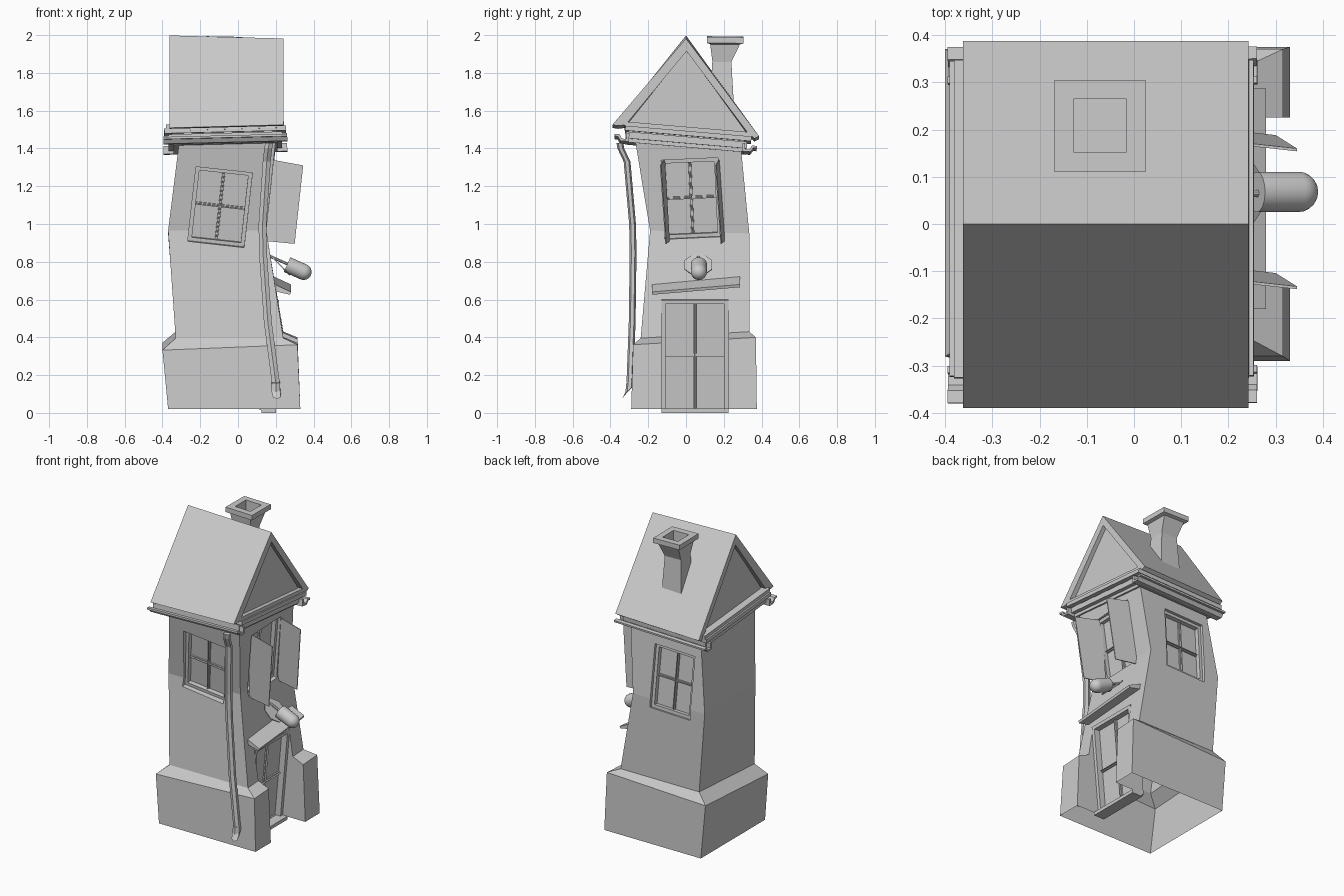
import bpy, bmesh, math
from mathutils import Matrix, Vector

if "Cube" in bpy.data.objects:
    bpy.data.objects.remove(bpy.data.objects["Cube"])

PI = math.pi


def finish(name, bm, recalc=True):
    if recalc:
        bmesh.ops.recalc_face_normals(bm, faces=bm.faces)
    me = bpy.data.meshes.new(name)
    bm.to_mesh(me)
    bm.free()
    ob = bpy.data.objects.new(name, me)
    bpy.context.collection.objects.link(ob)
    return ob


def loft(name, rings, caps=True):
    """Skin a list of equally long point rings."""
    bm = bmesh.new()
    vs = [[bm.verts.new(p) for p in r] for r in rings]
    n = len(vs[0])
    for a, b in zip(vs, vs[1:]):
        for i in range(n):
            bm.faces.new((a[i], a[(i + 1) % n], b[(i + 1) % n], b[i]))
    if caps:
        bm.faces.new(vs[0])
        bm.faces.new(vs[-1])
    return finish(name, bm)


def rect(x0, x1, y0, y1, z, a=0, b=0):
    """Four-cornered ring, height sloping by a along x and b along y."""
    return [(x, y, z + a * x + b * y) for x, y in ((x0, y0), (x1, y0), (x1, y1), (x0, y1))]


def boxes(name, bounds, M=Matrix()):
    """One mesh of boxes given as (x0, x1, y0, y1, z0, z1)."""
    bm = bmesh.new()
    for x0, x1, y0, y1, z0, z1 in bounds:
        m = Matrix.Translation(((x0 + x1) / 2, (y0 + y1) / 2, (z0 + z1) / 2))
        s = Matrix.Diagonal((x1 - x0, y1 - y0, z1 - z0, 1))
        bmesh.ops.create_cube(bm, size=1, matrix=M @ m @ s)
    return finish(name, bm)


def wall_frame(c, yaw, lean, roll):
    """Local x right, y up, z outward on a wall."""
    return (Matrix.Translation(c) @ Matrix.Rotation(yaw, 4, 'Z')
            @ Matrix.Rotation(PI / 2 + lean, 4, 'X') @ Matrix.Rotation(roll, 4, 'Z'))


def panels(name, M, w, h, depth, rail):
    """Sheet with 2 x 2 stepped sunken panels."""
    bm = bmesh.new()
    vs = [[bm.verts.new(((i - 1) * w / 2, (j - 1) * h / 2, depth)) for i in range(3)] for j in range(3)]
    fs = [bm.faces.new((vs[j][i], vs[j][i + 1], vs[j + 1][i + 1], vs[j + 1][i]))
          for j in range(2) for i in range(2)]
    for t, d in ((rail, 0), (.001, -.01), (.009, 0), (.001, -.008)):
        bmesh.ops.inset_individual(bm, faces=fs, thickness=t, depth=d)
    bm.transform(M)
    return finish(name, bm, False)


def border(name, M, w, h, t, z0, z1, bottom=True):
    x, y = w / 2, h / 2
    bars = [(-x, -x + t, -y, y, z0, z1), (x - t, x, -y, y, z0, z1), (-x + t, x - t, y - t, y, z0, z1)]
    if bottom:
        bars.append((-x + t, x - t, -y, -y + t, z0, z1))
    return boxes(name, bars, M)


# crooked tower walls on a flared base
body = loft("house_walls", [
    rect(-.37, .33, -.29, .375, .02),
    rect(-.40, .315, -.28, .37, .365, .04, .06),
    rect(-.33, .24, -.24, .335, .41, 0, .06),
    rect(-.37, .15, -.19, .335, .96, 0, -.03),
    rect(-.31, .20, -.27, .29, 1.43, 0, -.06)])

# windows and door, each with a recess cut into the walls
windows = {
    "front": (wall_frame((-.095, -.213, 1.09), 0, .13, -.11), .30, .40),
    "side": (wall_frame((.172, .028, 1.135), PI / 2, .11, .045), .30, .42),
    "back": (wall_frame((-.125, .325, 1.09), PI, -.09, -.03), .29, .41)}
cutters = []
for side, (M, w, h) in windows.items():
    panels(side + "_window_panes", M, w, h, -.035, .017)
    border(side + "_window_frame", M, w, h, .02, -.05, -.022)
    cutters.append(boxes("cutter", [(-w / 2, w / 2, -h / 2, h / 2, -.055, .15)], M))

door_m = wall_frame((.18, .047, .305), PI / 2, .09, 0)
panels("door_panels", door_m, .34, .58, -.01, .018)
border("door_frame", door_m, .355, .59, .022, -.04, .012, False)
boxes("door_step", [(.125, .2, -.13, .225, 0, .022)])
cutters.append(boxes("cutter", [(.125, .6, -.131, .225, -.2, .6)]))

for c in cutters:
    c.hide_render = True
    mod = body.modifiers.new("recess", 'BOOLEAN')
    mod.object = c
    mod.operation = 'DIFFERENCE'
dg = bpy.context.evaluated_depsgraph_get()
bm = bmesh.new()
bm.from_object(body, dg)
body.modifiers.clear()
for c in cutters:
    bpy.data.objects.remove(c)
# the shell is open underneath
floor = [f for f in bm.faces if f.normal.z < -.9 and f.calc_center_median().z < .04]
bmesh.ops.delete(bm, geom=floor, context='FACES')
bm.to_mesh(body.data)
bm.free()

# shutters standing open on the side window
for name, y in (("left_shutter", -.112), ("right_shutter", .18)):
    pts = [(.155, 1.345), (.345, 1.31), (.30, .895), (.145, .91)]
    loft(name, [[(x, y + t - .055 * (z - 1.12) - .12 * (x - .24), z) for x, z in pts]
                for t in (-.003, .003)])

# roof slab and gable wall, both extruded along the ridge
def ridge_prism(name, pts, x0, x1):
    loft(name, [[(x, y, z + s * (1 if z < 1.7 else -1)) for y, z in pts]
                for x, s in ((x0, -.006), (x1, .01))])

ridge_prism("roof", [(-.39, 1.515), (0, 1.992), (.387, 1.455), (.362, 1.442),
                     (.325, 1.475), (.003, 1.925), (-.32, 1.515), (-.36, 1.51)], -.362, .242)
ridge_prism("gable_walls", [(-.325, 1.5), (.003, 1.93), (.33, 1.46)], -.335, .215)

# stepped cornice and gutters, tilted with the roof
tilt = Matrix.Translation((-.068, 0, 1.455)) @ Matrix.Rotation(-.085, 4, 'X') @ Matrix.Rotation(-.025, 4, 'Y')
boxes("cornice", [
    (-.275, .275, -.305, .31, -.055, .05),
    (-.30, .30, -.32, .325, -.035, .0),
    (-.322, .322, -.325, .345, .005, .03),
    (-.312, .312, -.33, .345, .03, .052)], tilt)
for name, s in (("front_gutter", -1), ("back_gutter", 1)):
    prof = [(.30, -.008), (.30, -.052), (.345, -.052), (.36, -.03), (.378, -.03),
            (.378, -.018), (.352, -.018), (.338, -.04), (.315, -.04), (.315, -.008)]
    loft(name, [[tilt @ Vector((x, s * y, z)) for y, z in prof] for x in (-.327, .328)])

# chimney with a hollow cap
cx = -.072
loft("chimney", [rect(cx - hx, cx + hx, y0, y1, z, -.02, -.01) for hx, y0, y1, z in (
    (.075, .115, .258, 1.55), (.058, .14, .24, 1.86), (.075, .128, .285, 1.953),
    (.096, .11, .305, 1.96), (.096, .11, .305, 1.992), (.056, .152, .265, 1.992),
    (.056, .152, .265, 1.92))])

# drainpipe following the crooked wall, kicked out at the foot
path = [(.165, -.35, 1.43), (.16, -.345, 1.40), (.152, -.312, 1.33), (.13, -.283, 1.0),
        (.132, -.28, .85), (.158, -.285, .48), (.2, -.297, .16)]
def pipe_ring(p, rx, ry, tip=0):
    a = [PI / 6 + k * PI / 3 for k in range(6)]
    return [(p[0] + rx * math.cos(t), p[1] + ry * math.sin(t), p[2] + tip * math.sin(t)) for t in a]
loft("drainpipe", [pipe_ring(p, .024, .018) for p in path])
loft("drainpipe_foot", [pipe_ring((.2, -.297, .165), .024, .02, .01),
                        pipe_ring((.2, -.30, .125), .027, .02, .015),
                        pipe_ring((.206, -.325, .092), .024, .014, .018)])

# sloping canopy board over the door
canopy = [(.15, .72), (.28, .66), (.275, .645), (.15, .675)]
loft("door_canopy", [[(x, y, z + .085 * (y - .05)) for x, z in canopy] for y in (-.18, .287)])

# wall lamp: tilted plate, arm and domed bulb
def revolve(name, start, direction, profile, sides):
    M = Matrix.Translation(start) @ Vector(direction).to_track_quat('Z', 'Y').to_matrix().to_4x4()
    return loft(name, [[M @ Vector((r * math.cos((k + .5) * 2 * PI / sides),
                                    r * math.sin((k + .5) * 2 * PI / sides), d))
                        for k in range(sides)] for r, d in profile])

revolve("lamp_plate", (.222, .065, .783), (.72, 0, .69), [(.08, -.003), (.08, .003)], 8)
revolve("lamp_arm", (.15, .065, .838), (.9, 0, -.4), [(.008, 0), (.008, .14)], 8)
R = .043
dome = [(R * math.cos(i * PI / 12), .095 + R * math.sin(i * PI / 12)) for i in range(6)]
bulb = revolve("lamp_bulb", (.26, .068, .785), (.9, 0, -.4), [(R, 0)] + dome + [(.002, .095 + R)], 20)
bpy.context.view_layer.objects.active = bulb
bulb.select_set(True)
bpy.ops.object.shade_smooth_by_angle(angle=math.radians(40))
